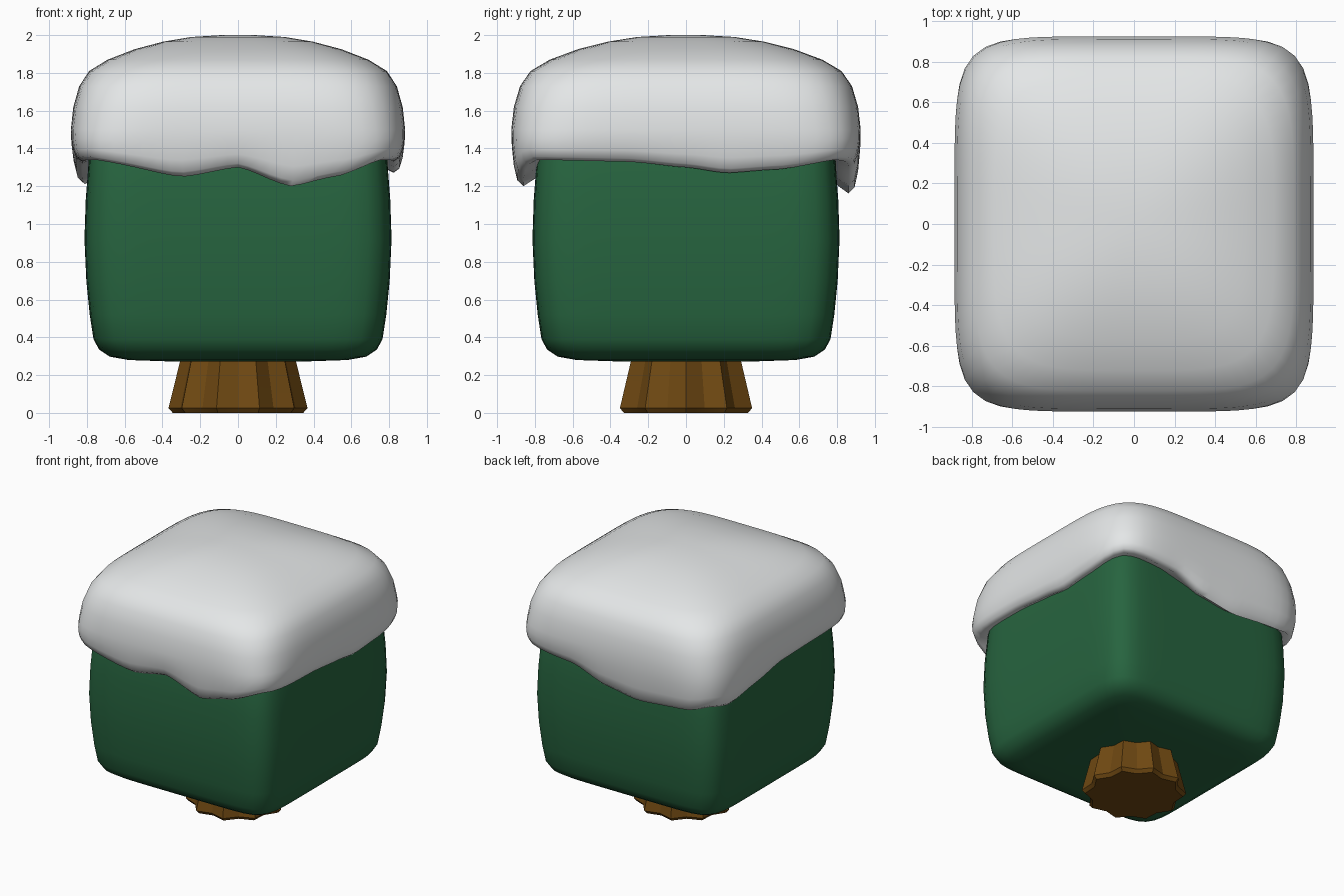
import bpy, bmesh, math

if "Cube" in bpy.data.objects:
    bpy.data.objects.remove(bpy.data.objects["Cube"])


def material(name, rgb):
    m = bpy.data.materials.new(name)
    m.diffuse_color = (*rgb, 1)
    m.use_nodes = True
    m.node_tree.nodes["Principled BSDF"].inputs["Base Color"].default_value = m.diffuse_color
    return m


def loft(name, rings, mat, angle):
    """Skin a stack of closed rings (lists of points) and cap both ends."""
    bm = bmesh.new()
    loops = [[bm.verts.new(p) for p in ring] for ring in rings]
    n = len(loops[0])
    for a, b in zip(loops, loops[1:]):
        for i in range(n):
            j = (i + 1) % n
            bm.faces.new((a[i], a[j], b[j], b[i]))
    bm.faces.new(loops[0][::-1])
    bm.faces.new(loops[-1])
    bmesh.ops.recalc_face_normals(bm, faces=bm.faces)
    mesh = bpy.data.meshes.new(name)
    bm.to_mesh(mesh)
    bm.free()
    mesh.materials.append(mat)
    ob = bpy.data.objects.new(name, mesh)
    bpy.context.collection.objects.link(ob)
    bpy.ops.object.select_all(action='DESELECT')
    ob.select_set(True)
    bpy.context.view_layer.objects.active = ob
    bpy.ops.object.shade_smooth_by_angle(angle=math.radians(angle))
    return ob


SEGS = 96


def squircle(rx, ry, power, height):
    """Rounded-square ring; height is a function of the angle."""
    pts = []
    for i in range(SEGS):
        a = 2 * math.pi * i / SEGS
        c, s = math.cos(a), math.sin(a)
        r = (abs(c) ** power + abs(s) ** power) ** (-1 / power)
        pts.append((rx * r * c, ry * r * s, height(math.degrees(a))))
    return pts


green = material("leaf green", (0.02, 0.128, 0.05))
white = material("snow white", (0.79, 0.81, 0.815))
brown = material("bark brown", (0.16, 0.066, 0.006))

# Foliage: bulging block with rounded edges
foliage_profile = [(0.02, 0.27), (0.35, 0.272), (0.58, 0.28), (0.68, 0.298), (0.735, 0.335),
                   (0.765, 0.39), (0.785, 0.52), (0.803, 0.7), (0.813, 0.92), (0.806, 1.13),
                   (0.79, 1.34), (0.75, 1.5), (0.6, 1.68)]
loft("foliage", [squircle(r, r, 9, lambda d, z=z: z) for r, z in foliage_profile], green, 60)

# Snow edge: height of the drooping rim by direction in degrees (0 right, 90 back)
RIM = [(0, 1.3), (14, 1.27), (30, 1.29), (45, 1.34), (67, 1.30), (84, 1.2), (103, 1.16),
       (126, 1.19), (135, 1.23), (143, 1.21), (157, 1.26), (177, 1.32), (200, 1.33),
       (225, 1.34), (250, 1.25), (270, 1.30), (289, 1.20), (302, 1.25), (315, 1.34),
       (340, 1.33), (360, 1.3)]


def rim(d):
    for (a, za), (b, zb) in zip(RIM, RIM[1:]):
        if d <= b:
            t = (d - a) / (b - a)
            t = 0.5 * t + 0.5 * t * t * (3 - 2 * t)
            return za + (zb - za) * t
    return RIM[-1][1]


# Snow cap: curled lip, thick rim and pillow-shaped top
RX, RY, WIDE = 0.885, 0.925, 1.5
lip_profile = [(0.86, 0.14, 8), (0.93, 0.0, 8), (0.965, 0.1, 7.5), (0.985, 0.35, 7),
               (0.997, 0.7, 6.5), (1.0, 1.0, 6)]
top_profile = [(0.985, 1.62, 5.6), (0.95, 1.73, 5.2), (0.89, 1.81, 4.8), (0.78, 1.87, 4.3),
               (0.62, 1.925, 3.8), (0.45, 1.965, 3.2), (0.28, 1.99, 2.6), (0.1, 2.0, 2),
               (0.01, 2.0, 2)]
rings = [squircle(RX * f, RY * f, p, lambda d, t=t: rim(d) + t * (WIDE - rim(d)))
         for f, t, p in lip_profile]
rings += [squircle(RX * f, RY * f, p, lambda d, z=z: z) for f, z, p in top_profile]
loft("snow_cap", rings, white, 70)


# Trunk: flared ten-pointed star section
def star(r, z):
    return [(r * k * math.cos(math.pi * i / 10), r * k * math.sin(math.pi * i / 10), z)
            for i in range(20) for k in [1 if i % 2 == 0 else 0.87]]


loft("trunk", [star(r, z) for r, z in [(0.345, 0), (0.368, 0.025), (0.305, 0.28), (0.28, 0.4)]],
     brown, 25)
